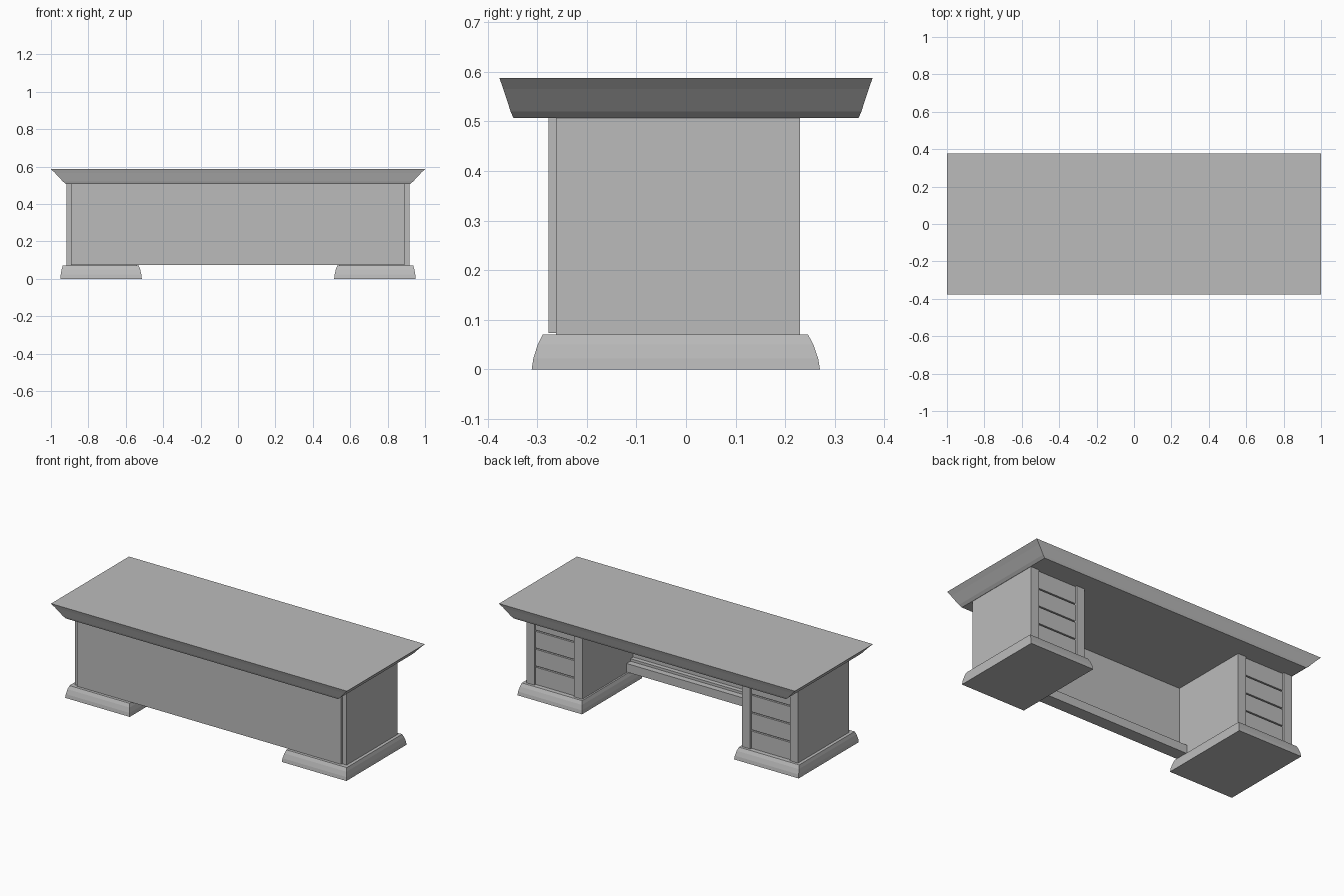
import bpy

cube = bpy.data.objects.get("Cube")
if cube:
    bpy.data.objects.remove(cube)

grey = bpy.data.materials.new("plain grey")
grey.use_nodes = True
colour = (0.5, 0.5, 0.5, 1)
grey.diffuse_color = colour
grey.node_tree.nodes["Principled BSDF"].inputs["Base Color"].default_value = colour


def loft(name, rings):
    """Stack of rectangles, each (x0, x1, y0, y1, z), joined and capped."""
    verts, faces = [], []
    for x0, x1, y0, y1, z in rings:
        verts += [(x0, y0, z), (x1, y0, z), (x1, y1, z), (x0, y1, z)]
    for r in range(len(rings) - 1):
        for i in range(4):
            a, b = r * 4 + i, r * 4 + (i + 1) % 4
            faces.append((a, b, b + 4, a + 4))
    top = len(verts) - 4
    faces += [(3, 2, 1, 0), tuple(range(top, top + 4))]
    mesh = bpy.data.meshes.new(name)
    mesh.from_pydata(verts, [], faces)
    mesh.materials.append(grey)
    obj = bpy.data.objects.new(name, mesh)
    bpy.context.collection.objects.link(obj)
    return obj


def box(name, x, y, z):
    x0, x1 = sorted(x)
    return loft(name, [(x0, x1, *y, z[0]), (x0, x1, *y, z[1])])


FLOOR, CEILING = 0.07, 0.507
FRONT, BACK = -0.262, 0.23
INNER, OUTER = 0.54, 0.918

# Table top with a rounded moulding under its rim
rim = [(1.0, 0.507), (0.8, 0.52), (0.28, 0.565), (0.0, 0.587)]
loft("table_top", [(-1 + 0.08 * t, 1 - 0.08 * t, -0.376 + 0.028 * t, 0.376 - 0.028 * t, z)
                   for t, z in rim])

# Front panel, standing slightly proud of the pedestals
box("front_panel", (-0.894, 0.89), (-0.277, FRONT), (FLOOR + 0.003, CEILING))

# Foot rail across the kneehole
box("foot_rail", (-INNER, INNER), (FRONT, -0.198), (FLOOR + 0.003, 0.125))
box("rail_step", (-INNER, INNER), (FRONT, -0.235), (0.125, 0.14))

# Pedestals with flared plinths and four drawers each
plinth = [(0, 0), (0.15, 0.022), (0.55, 0.05), (1, FLOOR)]
for side, s in (("left", 1), ("right", -1)):
    rings = []
    for t, z in plinth:
        x0, x1 = sorted((s * (0.514 + 0.016 * t), s * (0.95 - 0.013 * t)))
        rings.append((x0, x1, -0.311 + 0.022 * t, 0.27 - 0.024 * t, z))
    loft(side + "_plinth", rings)

    face = BACK - 0.012
    box(side + "_pedestal", (s * INNER, s * OUTER), (FRONT, face - 0.012), (FLOOR, CEILING))
    box(side + "_inner_stile", (s * INNER, s * (INNER + 0.055)), (face - 0.012, BACK), (FLOOR, CEILING))
    box(side + "_outer_stile", (s * (OUTER - 0.055), s * OUTER), (face - 0.012, BACK), (FLOOR, CEILING))
    step = (CEILING - FLOOR) / 4
    for i in range(4):
        low = FLOOR + i * step
        box(f"{side}_drawer_{i + 1}", (s * (INNER + 0.055), s * (OUTER - 0.055)),
            (face - 0.012, face), (low + 0.004 * (i > 0), low + step - 0.004 * (i < 3)))
